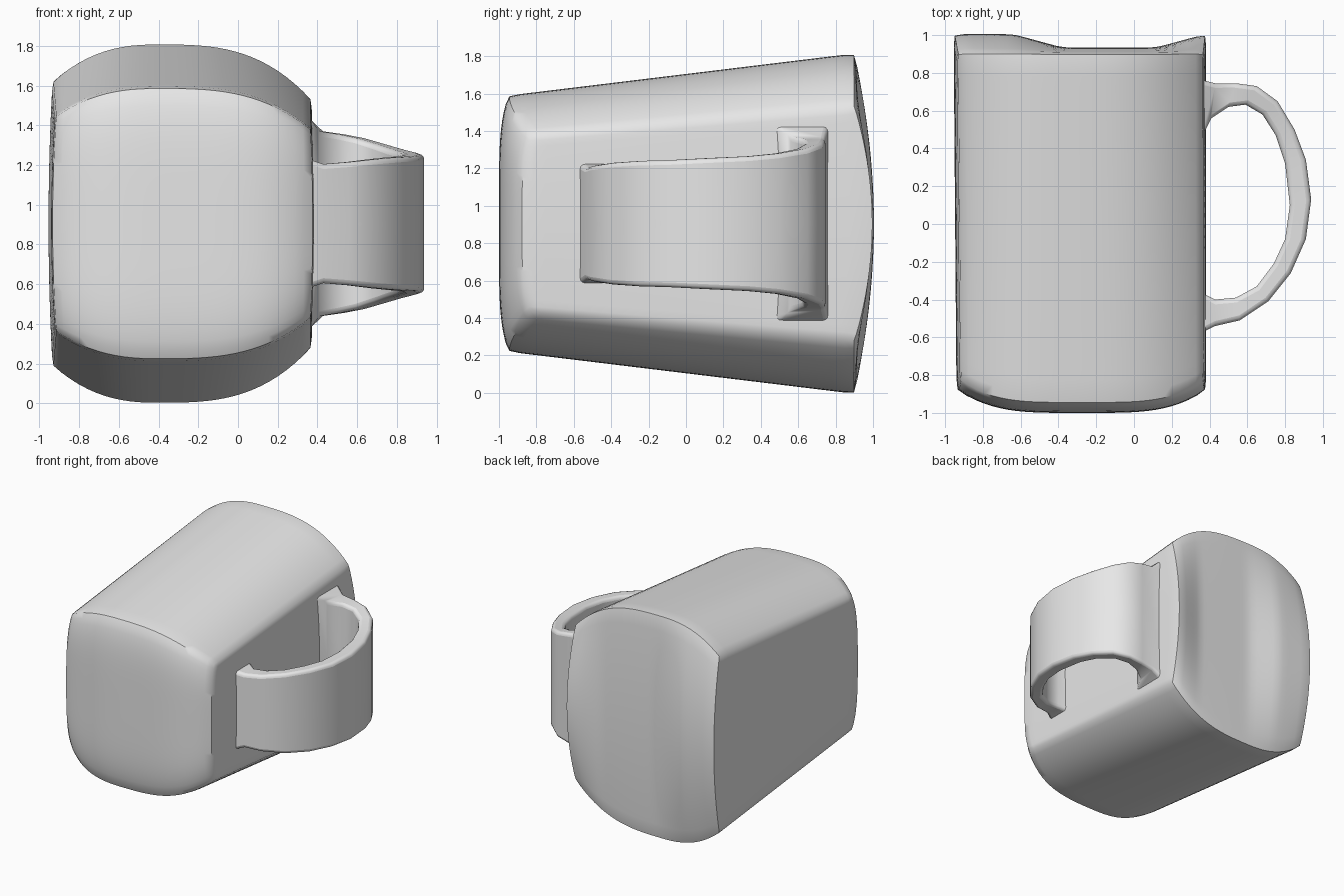
import bpy, bmesh

cube = bpy.data.objects.get("Cube")
if cube:
    bpy.data.objects.remove(cube, do_unlink=True)

grey = bpy.data.materials.new("plain grey")
grey.use_nodes = True
grey.diffuse_color = (0.8, 0.8, 0.8, 1)
grey.node_tree.nodes["Principled BSDF"].inputs["Base Color"].default_value = (0.8, 0.8, 0.8, 1)

MID = 0.905  # height of the horizontal symmetry plane


def add_object(name, bm):
    bmesh.ops.recalc_face_normals(bm, faces=bm.faces)
    mesh = bpy.data.meshes.new(name)
    bm.to_mesh(mesh)
    bm.free()
    mesh.materials.append(grey)
    obj = bpy.data.objects.new(name, mesh)
    bpy.context.collection.objects.link(obj)
    return obj


def smooth_shade(obj, angle):
    bpy.ops.object.select_all(action='DESELECT')
    obj.select_set(True)
    bpy.context.view_layer.objects.active = obj
    bpy.ops.object.shade_smooth_by_angle(angle=angle)


def crown(x):
    """Relative half height of the body across its width."""
    if x < -0.4:
        return 1 - 0.21 * ((-0.4 - x) / 0.52) ** 2.5
    return 1 - 0.31 * ((x + 0.4) / 0.77) ** 3


# Body: a gridded block shaped into a tapered, crowned mug lying on its side
bm = bmesh.new()
bmesh.ops.create_cube(bm, size=2)
bmesh.ops.subdivide_edges(bm, edges=bm.edges[:], cuts=29, use_grid_fill=True)
for vert in bm.verts:
    u, v, w = vert.co
    x = -0.275 + 0.645 * u
    # domed front end, back end with two raised side bands
    front = -1.0 + 0.12 * abs(u) ** 4 + 0.05 * abs(w) ** 5
    band = min(max((abs(x + 0.13) - 0.25) / 0.25, 0), 1)
    back = 0.905 + 0.1 * (1 - w * w) * (0.3 + 0.7 * band)
    t = (v + 1) / 2
    y = front + (back - front) * t
    half = (0.685 + 0.225 * t) * crown(x)
    side = (0.02 if u < 0 else 0.012) * (1 - w * w) * u ** 9
    taper = -0.015 * t * max(-u, 0)
    vert.co = (x + side + taper, y, MID + w * half)
body = add_object("mug_body", bm)
relax = body.modifiers.new("soft_edges", 'SMOOTH')
relax.factor = 0.5
relax.iterations = 2
smooth_shade(body, 1.0)

# Handle: a broad strap, each station is outer x, y, inner x, y, half width
stations = [
    (0.30, 0.77, 0.30, 0.42, 0.54), (0.37, 0.76, 0.37, 0.48, 0.52),
    (0.43, 0.745, 0.41, 0.56, 0.465), (0.54, 0.745, 0.50, 0.62, 0.45),
    (0.65, 0.73, 0.59, 0.632, 0.43), (0.76, 0.65, 0.68, 0.58, 0.40),
    (0.85, 0.50, 0.75, 0.47, 0.375), (0.91, 0.34, 0.80, 0.32, 0.36),
    (0.938, 0.13, 0.825, 0.10, 0.35), (0.91, -0.08, 0.80, -0.08, 0.34),
    (0.83, -0.26, 0.74, -0.21, 0.335), (0.71, -0.41, 0.65, -0.33, 0.325),
    (0.56, -0.51, 0.54, -0.39, 0.31), (0.43, -0.54, 0.43, -0.40, 0.30),
    (0.37, -0.57, 0.37, -0.37, 0.32), (0.30, -0.58, 0.30, -0.36, 0.33),
]
bm = bmesh.new()
rings = []
for ox, oy, ix, iy, half in stations:
    rings.append([bm.verts.new(p) for p in (
        (ox, oy, MID - half), (ox, oy, MID), (ox, oy, MID + half),
        (ix, iy, MID + half), (ix, iy, MID), (ix, iy, MID - half))])
for a, b in zip(rings, rings[1:]):
    for i in range(6):
        j = (i + 1) % 6
        bm.faces.new((a[i], a[j], b[j], b[i]))
bm.faces.new(rings[0])
bm.faces.new(rings[-1])
handle = add_object("mug_handle", bm)
bevel = handle.modifiers.new("rounded_rim", 'BEVEL')
bevel.width = 0.025
bevel.segments = 3
bevel.limit_method = 'ANGLE'
bevel.angle_limit = 0.9
smooth_shade(handle, 0.9)
